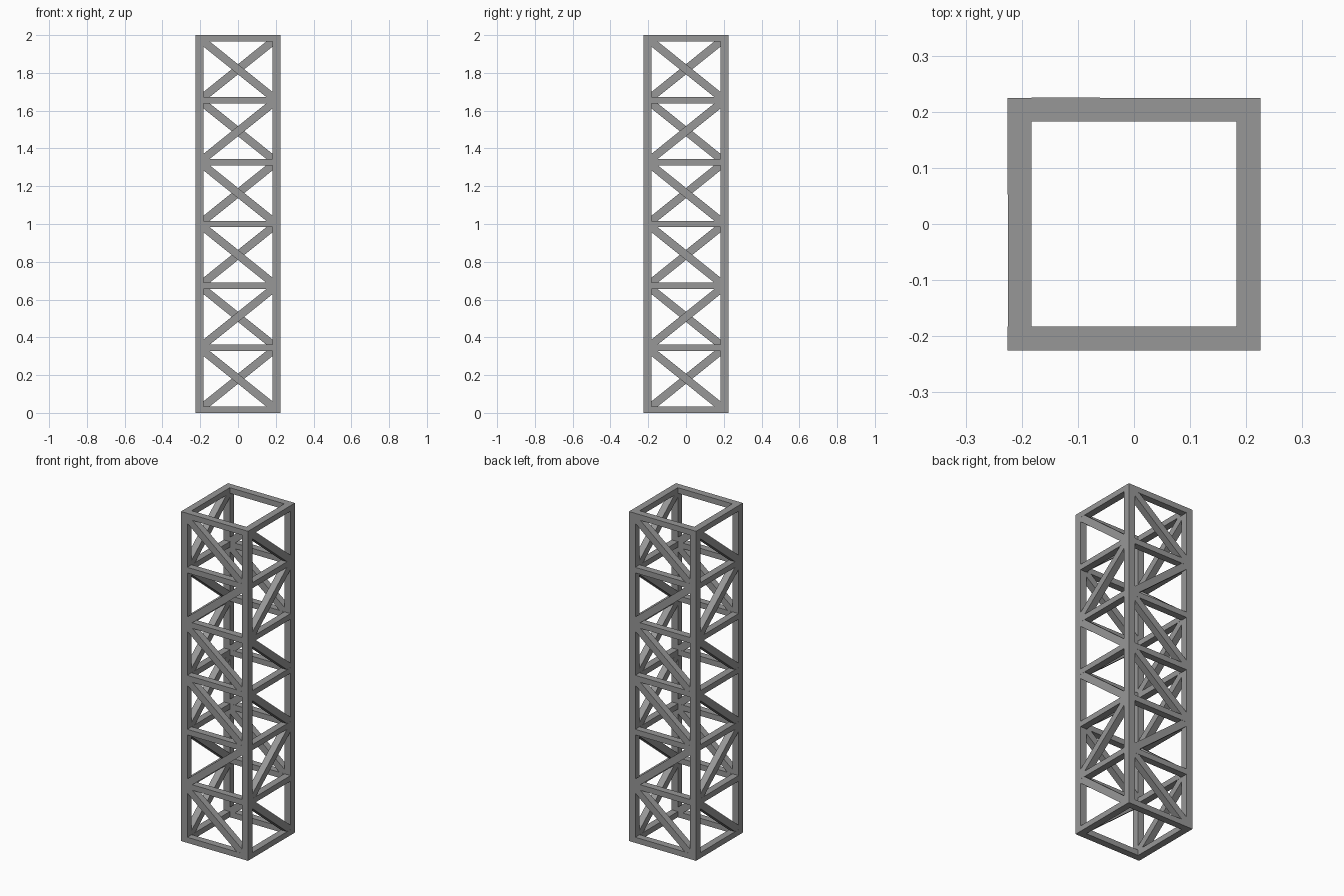
import bpy, bmesh, math
from mathutils import Matrix

if "Cube" in bpy.data.objects:
    bpy.data.objects.remove(bpy.data.objects["Cube"])

H, W = 2.0, 0.45          # overall height and width
T = 0.042                 # post section
RING_H = 0.034            # height of horizontal bars
DIAG = 0.042              # in-plane thickness of diagonals
C = W / 2 - T / 2         # post centre offset
BAYS = 6
LEVELS = [0.017 + i * (H - 0.034) / BAYS for i in range(BAYS + 1)]

# Dark grey steel
steel = bpy.data.materials.new("dark_steel")
steel.diffuse_color = (0.31, 0.31, 0.31, 1)
steel.use_nodes = True
steel.node_tree.nodes["Principled BSDF"].inputs["Base Color"].default_value = steel.diffuse_color


def make(name, boxes):
    """One object from a list of (matrix, size) boxes."""
    bm = bmesh.new()
    for mat, size in boxes:
        bmesh.ops.create_cube(bm, size=1, matrix=mat @ Matrix.Diagonal((*size, 1)))
    mesh = bpy.data.meshes.new(name)
    bm.to_mesh(mesh)
    bm.free()
    mesh.materials.append(steel)
    obj = bpy.data.objects.new(name, mesh)
    bpy.context.collection.objects.link(obj)
    return obj


for k, side in enumerate(("front", "right", "back", "left")):
    turn = Matrix.Rotation(k * math.pi / 2, 4, 'Z')

    # Corner post
    make(side + "_post", [(turn @ Matrix.Translation((-C, -C, H / 2)), (T, T, H))])

    # Horizontal bars between the posts
    make(side + "_rungs", [(turn @ Matrix.Translation((0, -C, z)), (W - 2 * T, T, RING_H))
                           for z in LEVELS])

    # One diagonal per bay, the middle of every three leaning the other way
    diagonals = []
    for i in range(BAYS):
        z0, z1 = LEVELS[i], LEVELS[i + 1]
        s = -1 if i % 3 == 1 else 1
        angle = s * math.atan2(z1 - z0, 2 * C)
        length = math.hypot(2 * C, z1 - z0)
        mat = turn @ Matrix.Translation((0, -C, (z0 + z1) / 2)) @ Matrix.Rotation(angle, 4, 'Y')
        diagonals.append((mat, (length, T - 0.001, DIAG)))
    make(side + "_diagonals", diagonals)
